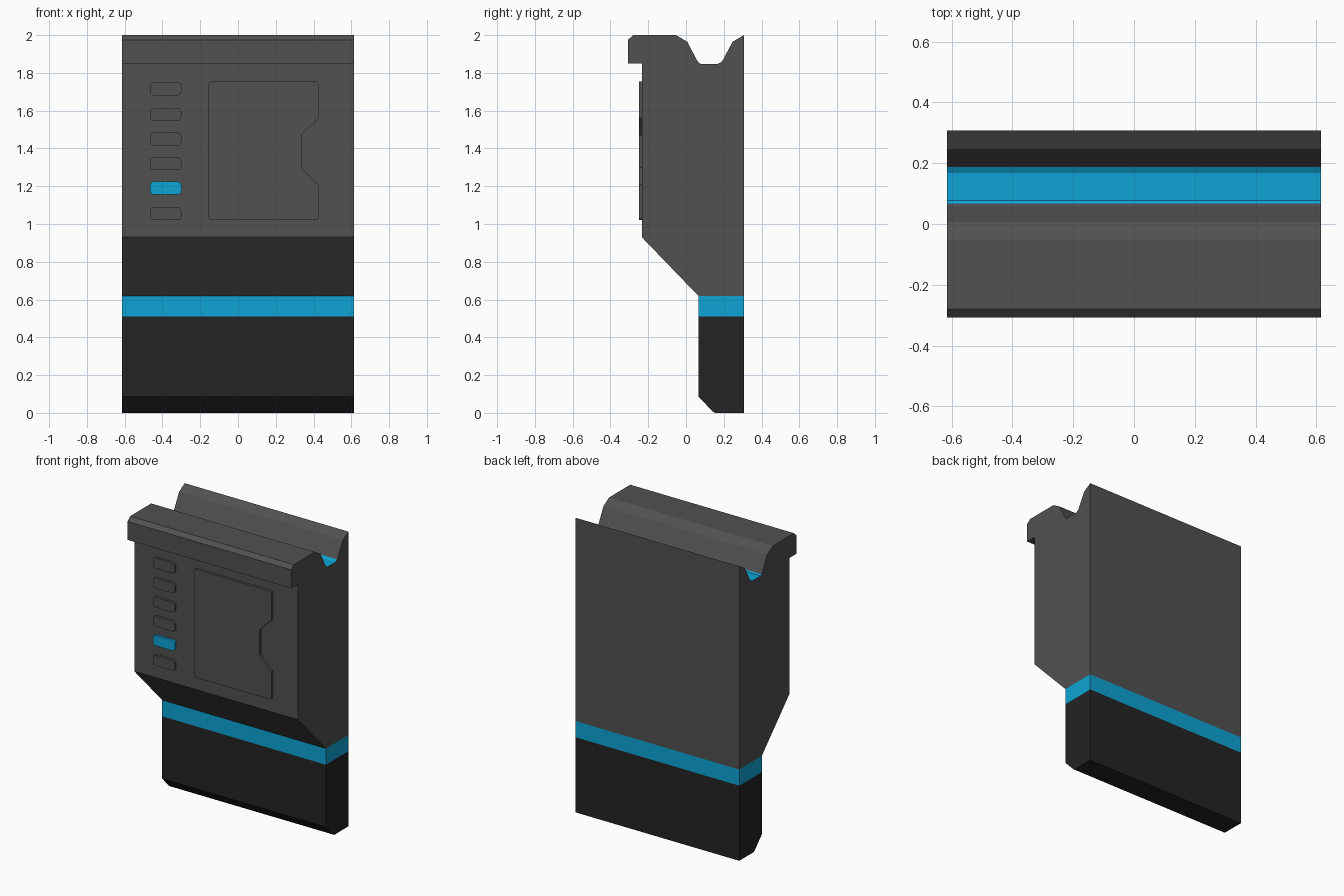
import bpy, bmesh, math
from mathutils import Vector

if "Cube" in bpy.data.objects:
    bpy.data.objects.remove(bpy.data.objects["Cube"])

HALF_W = 0.615


def material(name, rgb):
    m = bpy.data.materials.new(name)
    m.diffuse_color = (*rgb, 1)
    m.use_nodes = True
    m.node_tree.nodes["Principled BSDF"].inputs["Base Color"].default_value = m.diffuse_color
    return m


GREY = material("dark_grey", (0.082, 0.082, 0.082))
BLACK = material("near_black", (0.017, 0.017, 0.017))
BLUE = material("bright_blue", (0.004, 0.37, 0.66))


def prism(name, pts, start, depth, mats):
    """Closed extrusion of a 3D outline."""
    bm = bmesh.new()
    face = bm.faces.new([bm.verts.new(Vector(p) + Vector(start)) for p in pts])
    ext = bmesh.ops.extrude_face_region(bm, geom=[face], use_keep_orig=True)
    verts = [g for g in ext["geom"] if isinstance(g, bmesh.types.BMVert)]
    bmesh.ops.translate(bm, verts=verts, vec=depth)
    bmesh.ops.recalc_face_normals(bm, faces=bm.faces)
    me = bpy.data.meshes.new(name)
    bm.to_mesh(me)
    bm.free()
    for m in mats:
        me.materials.append(m)
    ob = bpy.data.objects.new(name, me)
    bpy.context.collection.objects.link(ob)
    return ob


def side_profile(name, yz, mats):
    return prism(name, [(0, y, z) for y, z in yz], (-HALF_W, 0, 0), (2 * HALF_W, 0, 0), mats)


def front_plate(name, xz, depth, mat):
    return prism(name, [(x, 0, z) for x, z in xz], (0, -0.234, 0), (0, -depth, 0), [mat])


def corner(cx, cz, r, start, n=3):
    """Rounded corner points, counter-clockwise from the start angle."""
    return [(cx + r * math.cos(math.radians(start + 90 * i / n)),
             cz + r * math.sin(math.radians(start + 90 * i / n))) for i in range(n + 1)]


def rounded(x0, x1, z0, z1, r, right_edge=()):
    return (corner(x0 + r, z1 - r, r, 90) + corner(x0 + r, z0 + r, r, 180)
            + corner(x1 - r, z0 + r, r, 270) + list(right_edge)
            + corner(x1 - r, z1 - r, r, 0))


# Main housing with front lip and top groove
housing = side_profile("housing", [
    (0.307, 0.62), (0.307, 2.0), (0.247, 1.965), (0.195, 1.868), (0.187, 1.857), (0.168, 1.847),
    (0.078, 1.847), (0.068, 1.854), (0.056, 1.87), (0.007, 1.965), (-0.053, 2.0),
    (-0.28, 2.0), (-0.307, 1.975), (-0.307, 1.85), (-0.234, 1.85),
    (-0.234, 0.93), (0.065, 0.62)], [GREY, BLUE])
# Blue groove floor
for p in housing.data.polygons:
    c = p.center
    if abs(p.normal.x) < 0.5 and 0.067 < c.y < 0.19 and 1.83 < c.z < 1.862:
        p.material_index = 1

# Blue band and black foot
side_profile("blue_band", [(0.307, 0.51), (0.307, 0.62), (0.065, 0.62), (0.065, 0.51)], [BLUE])
side_profile("foot", [(0.307, 0), (0.307, 0.51), (0.065, 0.51), (0.065, 0.087),
                      (0.142, 0.007), (0.155, 0)], [BLACK])

# Column of buttons, one of them blue
for i, z in enumerate((1.055, 1.19, 1.32, 1.45, 1.58, 1.715)):
    front_plate(f"button_{i + 1}", rounded(-0.465, -0.30, z - 0.035, z + 0.035, 0.02),
                0.016, BLUE if i == 1 else GREY)

# Raised panel with notched right edge
front_plate("notched_panel", rounded(-0.155, 0.425, 1.02, 1.755, 0.016, [
    (0.425, 1.21), (0.335, 1.30), (0.335, 1.47), (0.425, 1.56)]), 0.016, GREY)
